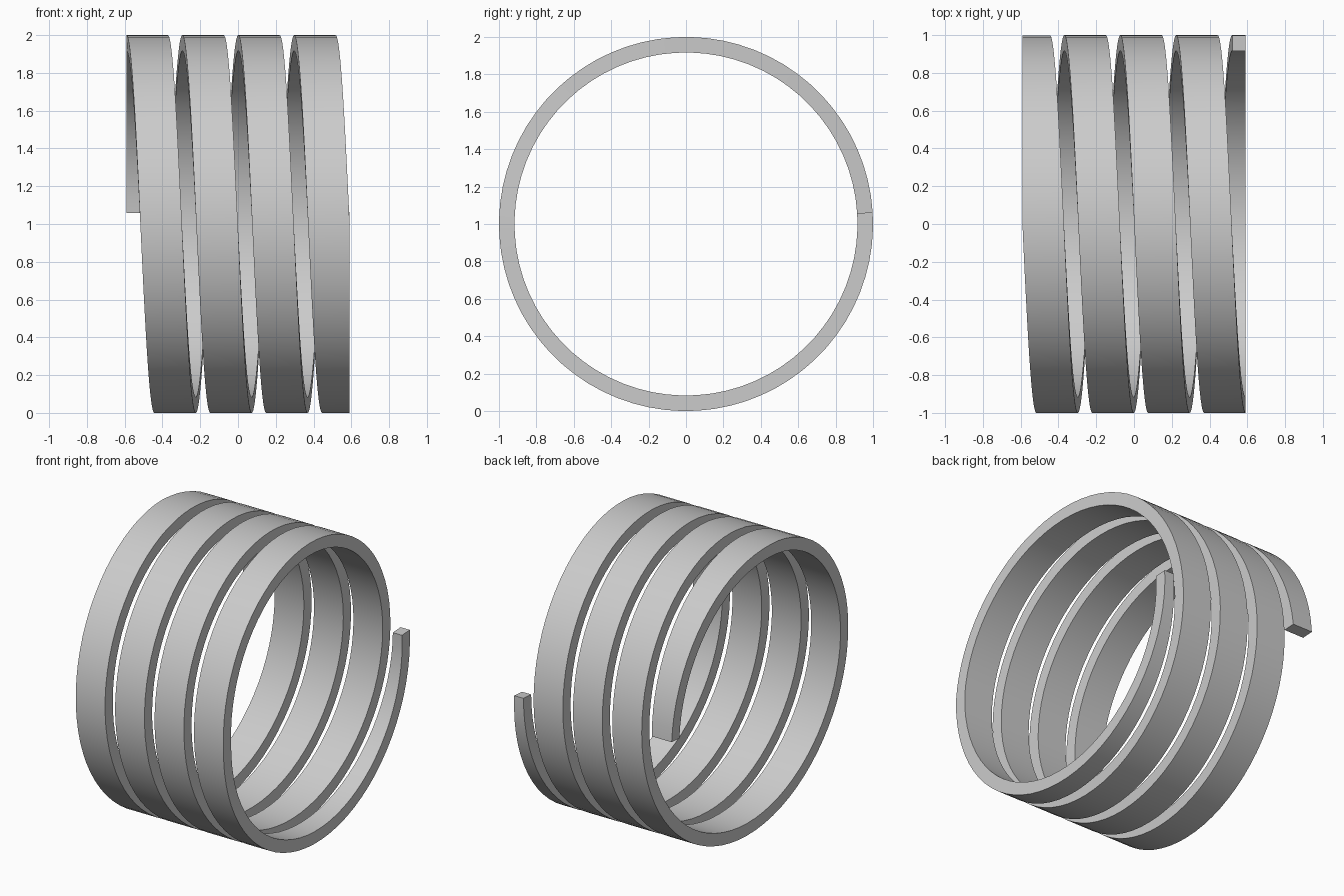
import bpy
import bmesh
from math import cos, sin, pi, radians

default = bpy.data.objects.get("Cube")
if default:
    bpy.data.objects.remove(default)

OUTER, INNER = 1.0, 0.917      # coil radii
WIDTH, PITCH = 0.22, 0.296     # strip width and advance per turn
TURNS, STEPS = 4, 72           # whole turns, segments per turn
START = radians(3.6)           # angle of the cut ends
START_X = -0.552               # strip centre at the first end
LIMIT = 0.591                  # ends are ground flat at these x planes

# Plain grey metal
grey = bpy.data.materials.new("grey metal")
grey.diffuse_color = (0.6, 0.6, 0.6, 1)
grey.use_nodes = True
grey.node_tree.nodes["Principled BSDF"].inputs["Base Color"].default_value = (0.6, 0.6, 0.6, 1)

# Sweep a rectangular section along a helix around the x axis
bm = bmesh.new()
rings = []
for i in range(TURNS * STEPS + 1):
    turn = i / STEPS
    angle = START + turn * 2 * pi
    middle = START_X + turn * PITCH
    ring = []
    for side, radius in ((-1, INNER), (1, INNER), (1, OUTER), (-1, OUTER)):
        x = max(-LIMIT, min(LIMIT, middle + side * WIDTH / 2))
        ring.append(bm.verts.new((x, radius * cos(angle), 1 + radius * sin(angle))))
    rings.append(ring)

for a, b in zip(rings, rings[1:]):
    for k in range(4):
        n = (k + 1) % 4
        bm.faces.new((a[k], a[n], b[n], b[k]))

# Cut end faces
bm.faces.new(rings[0])
bm.faces.new(rings[-1])
bmesh.ops.recalc_face_normals(bm, faces=bm.faces)

mesh = bpy.data.meshes.new("coil_spring")
bm.to_mesh(mesh)
bm.free()
mesh.materials.append(grey)
spring = bpy.data.objects.new("coil_spring", mesh)
bpy.context.collection.objects.link(spring)

# Smooth curved faces, crisp strip edges
bpy.ops.object.select_all(action="DESELECT")
spring.select_set(True)
bpy.context.view_layer.objects.active = spring
bpy.ops.object.shade_smooth_by_angle(angle=radians(30))
